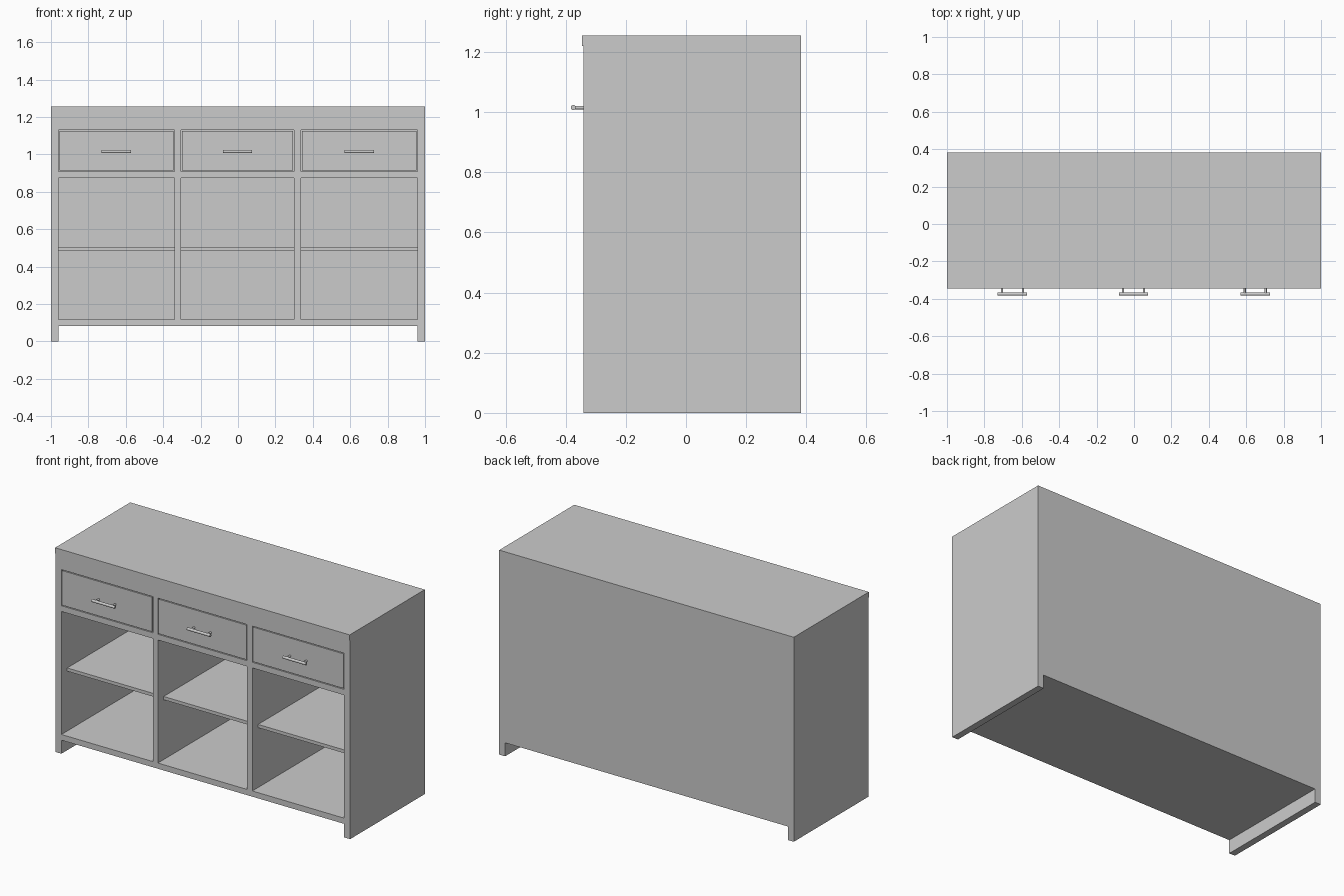
import bpy
import math

if "Cube" in bpy.data.objects:
    bpy.data.objects.remove(bpy.data.objects["Cube"])

FRONT, BACK = -0.341, 0.383
HANDLE_Z = 1.015


def box(name, x0, x1, y0, y1, z0, z1):
    bpy.ops.mesh.primitive_cube_add(size=1, location=((x0 + x1) / 2, (y0 + y1) / 2, (z0 + z1) / 2))
    ob = bpy.context.object
    ob.name = name
    ob.scale = (x1 - x0, y1 - y0, z1 - z0)
    bpy.ops.object.transform_apply(location=False, rotation=False, scale=True)
    return ob


def rod(name, radius, length, location, rotation):
    bpy.ops.mesh.primitive_cylinder_add(vertices=16, radius=radius, depth=length,
                                        location=location, rotation=rotation)
    ob = bpy.context.object
    ob.name = name
    bpy.ops.object.shade_smooth_by_angle(angle=math.radians(40))
    return ob


# Carcass: top slab with a small front lip, side panels that form the feet, back
box("worktop", -1, 1, -0.345, BACK, 1.22, 1.255)
box("left_side_panel", -1, -0.96, FRONT, BACK, 0, 1.22)
box("right_side_panel", 0.96, 1, FRONT, BACK, 0, 1.22)
box("back_panel", -0.96, 0.96, BACK - 0.02, BACK, 0.083, 1.22)

# Horizontal boards and vertical dividers
inner = BACK - 0.02
box("bottom_board", -0.96, 0.96, FRONT, inner, 0.083, 0.118)
box("drawer_support_board", -0.96, 0.96, FRONT, inner, 0.873, 0.908)
box("top_rail", -0.96, 0.96, FRONT, inner, 1.13, 1.22)
dividers = [(-0.34, -0.305), (0.30, 0.336)]
for x0, x1 in dividers:
    box("lower_divider", x0, x1, FRONT, inner, 0.118, 0.873)
    box("upper_divider", x0, x1, FRONT, inner, 0.908, 1.13)

# Three bays, each with a set-back shelf, a drawer and a bar handle
gap = 0.005
for x0, x1 in [(-0.96, -0.34), (-0.305, 0.30), (0.336, 0.96)]:
    cx = (x0 + x1) / 2
    box("shelf", x0, x1, -0.285, inner, 0.485, 0.505)

    # Drawer front and open-topped box
    l, r, b, t = x0 + gap, x1 - gap, 0.908 + gap, 1.13 - gap
    box("drawer_front", l, r, FRONT, FRONT + 0.02, b, t)
    box("drawer_bottom", l, r, FRONT + 0.02, inner - 0.02, b, b + 0.015)
    box("drawer_back", l, r, inner - 0.02, inner - 0.005, b, t)
    for sx in (l, r - 0.015):
        box("drawer_side", sx, sx + 0.015, FRONT + 0.02, inner - 0.02, b + 0.015, t)

    # Bar handle on two posts
    rod("handle_bar", 0.0085, 0.157, (cx, -0.3745, HANDLE_Z), (0, math.pi / 2, 0))
    for dx in (-0.056, 0.056):
        rod("handle_post", 0.006, 0.036, (cx + dx, -0.355, HANDLE_Z), (math.pi / 2, 0, 0))
